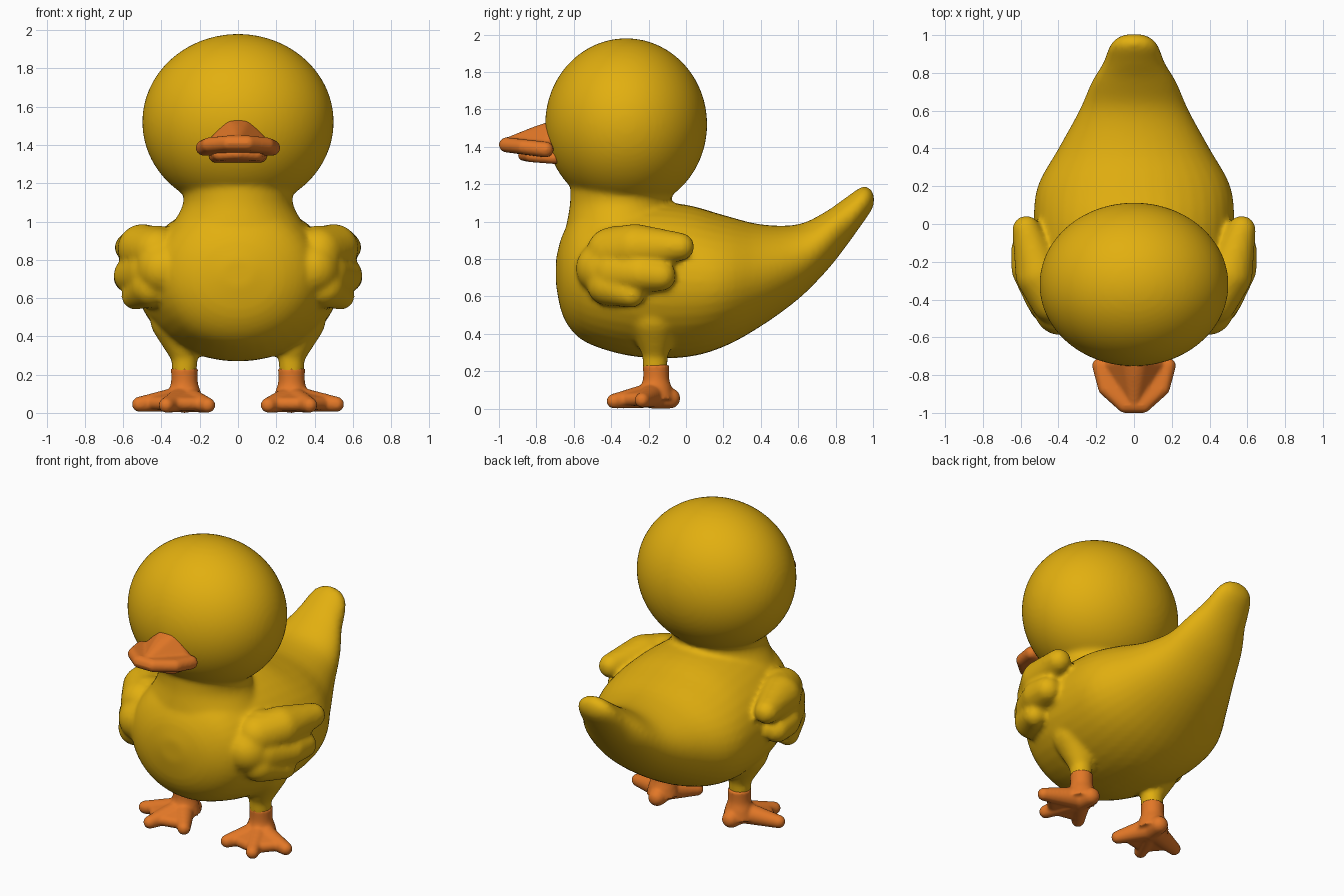
import bpy, bmesh, math
from mathutils import Vector, Matrix

cube = bpy.data.objects.get("Cube")
if cube:
    bpy.data.objects.remove(cube, do_unlink=True)


def material(name, rgb):
    mat = bpy.data.materials.new(name)
    mat.use_nodes = True
    colour = (*rgb, 1.0)
    mat.diffuse_color = colour
    mat.node_tree.nodes["Principled BSDF"].inputs["Base Color"].default_value = colour
    return mat


yellow = material("duckling yellow", (0.76, 0.43, 0.005))
orange = material("bill orange", (0.76, 0.185, 0.02))


def smooth_rows(rows, steps=4):
    """Catmull-Rom interpolation of rows of numbers."""
    result = []
    for i in range(len(rows) - 1):
        quad = (rows[max(i - 1, 0)], rows[i], rows[i + 1], rows[min(i + 2, len(rows) - 1)])
        for s in range(steps):
            t = s / steps
            result.append([b + t * ((c - a) + t * ((2 * a - 5 * b + 4 * c - d)
                           + t * (3 * (b - c) + d - a))) / 2 for a, b, c, d in zip(*quad)])
    return result + [rows[-1]]


def loft(bm, rows, place, sides=40):
    """Skin elliptical rings; place turns a row and an angle into a point."""
    rings = []
    for row in smooth_rows(rows):
        rings.append([bm.verts.new(place(row, math.tau * k / sides)) for k in range(sides)])
    for a, b in zip(rings, rings[1:]):
        for k in range(sides):
            n = (k + 1) % sides
            bm.faces.new((a[k], a[n], b[n], b[k]))
    bm.faces.new(rings[0])
    bm.faces.new(rings[-1])


def ball(bm, centre, radii):
    bmesh.ops.create_icosphere(bm, subdivisions=5, radius=1, matrix=Matrix.LocRotScale(
        Vector(centre), None, Vector(radii)))


def hull(bm, *balls, side=1):
    """Rounded solid wrapped around balls given as (x, y, z, radius)."""
    tmp = bmesh.new()
    for x, y, z, r in balls:
        bmesh.ops.create_icosphere(tmp, subdivisions=3, radius=r,
                                   matrix=Matrix.Translation((x * side, y, z)))
    skin = bmesh.new()
    for v in tmp.verts:
        skin.verts.new(v.co)
    bmesh.ops.convex_hull(skin, input=skin.verts[:])
    loose = [v for v in skin.verts if not v.link_faces]
    bmesh.ops.delete(skin, geom=loose, context="VERTS")
    mesh = bpy.data.meshes.new("hull_part")
    skin.to_mesh(mesh)
    bm.from_mesh(mesh)
    bpy.data.meshes.remove(mesh)
    tmp.free()
    skin.free()


def finish(bm, name, mat, voxel, rounds):
    """Fuse the overlapping solids into one soft skin."""
    bmesh.ops.recalc_face_normals(bm, faces=bm.faces[:])
    for f in bm.faces:
        f.smooth = True
    mesh = bpy.data.meshes.new(name)
    bm.to_mesh(mesh)
    bm.free()
    mesh.materials.append(mat)
    obj = bpy.data.objects.new(name, mesh)
    bpy.context.collection.objects.link(obj)
    fuse = obj.modifiers.new("fuse", "REMESH")
    fuse.mode = "VOXEL"
    fuse.voxel_size = voxel
    fuse.use_smooth_shade = True
    soften = obj.modifiers.new("soften", "SMOOTH")
    soften.factor = 0.5
    soften.iterations = rounds
    return obj


# Body and upturned tail: y, top, bottom, half width
bm = bmesh.new()
torso = [(-0.695, 0.80, 0.66, 0.08), (-0.66, 0.93, 0.50, 0.24), (-0.58, 1.05, 0.385, 0.37),
         (-0.45, 1.10, 0.32, 0.45), (-0.25, 1.11, 0.275, 0.51), (0, 1.09, 0.275, 0.53),
         (0.2, 1.035, 0.33, 0.51), (0.4, 0.985, 0.44, 0.40), (0.6, 0.985, 0.585, 0.29),
         (0.75, 1.055, 0.735, 0.225), (0.85, 1.125, 0.86, 0.165), (0.94, 1.185, 0.985, 0.13),
         (0.985, 1.175, 1.05, 0.09), (1.005, 1.14, 1.09, 0.04)]
loft(bm, torso, lambda r, a: (r[3] * math.cos(a), r[0],
                              (r[1] + r[2]) / 2 + (r[1] - r[2]) / 2 * math.sin(a)))

# Neck: z, y centre, x radius, y radius
neck = [(0.8, -0.33, 0.38, 0.33), (0.95, -0.345, 0.36, 0.30),
        (1.1, -0.35, 0.285, 0.27), (1.25, -0.34, 0.32, 0.28)]
loft(bm, neck, lambda r, a: (r[2] * math.cos(a), r[1] + r[3] * math.sin(a), r[0]))

# Head
ball(bm, (0, -0.32, 1.52), (0.5, 0.433, 0.46))

for side in (-1, 1):
    # Wing: shoulder and three feathers
    hull(bm, (0.39, -0.45, 0.75, 0.14), (0.42, -0.36, 0.85, 0.13), (0.46, -0.36, 0.68, 0.12),
         side=side)
    hull(bm, (0.42, -0.40, 0.84, 0.13), (0.50, -0.27, 0.86, 0.128), (0.57, -0.03, 0.865, 0.075),
         side=side)
    hull(bm, (0.45, -0.38, 0.73, 0.13), (0.55, -0.24, 0.72, 0.10), (0.57, -0.135, 0.71, 0.082),
         side=side)
    hull(bm, (0.45, -0.42, 0.66, 0.11), (0.54, -0.29, 0.61, 0.07), side=side)
    # Thigh and upper leg
    hull(bm, (0.28, -0.165, 0.30, 0.07), (0.32, -0.17, 0.49, 0.14), side=side)
    hull(bm, (0.28, -0.165, 0.22, 0.066), (0.28, -0.165, 0.33, 0.072), side=side)
finish(bm, "body", yellow, 0.016, 6)

# Feet: ankle, heel, three toes and the webs between them
toes = [(0.158, -0.34, 0.04, 0.04), (0.375, -0.385, 0.04, 0.04), (0.515, -0.235, 0.045, 0.04)]
ankle = [(0.05, 0.10), (0.11, 0.085), (0.16, 0.07), (0.235, 0.071)]
for name, side in (("left_foot", 1), ("right_foot", -1)):
    bm = bmesh.new()
    loft(bm, ankle, lambda r, a: (side * 0.28 + r[1] * math.cos(a),
                                  -0.16 + r[1] * math.sin(a), r[0]), 24)
    hull(bm, (0.27, -0.085, 0.055, 0.055), (0.28, -0.18, 0.065, 0.065), side=side)
    root = Vector((0.28, -0.17, 0.075))
    knuckles = []
    for toe in toes:
        hull(bm, (*root, 0.07), toe, side=side)
        knuckles.append((*root.lerp(Vector(toe[:3]), 0.78), 0.035))
    for a, b in zip(knuckles, knuckles[1:]):
        hull(bm, (*root, 0.06), a, b, side=side)
    finish(bm, name, orange, 0.01, 5)

# Upper bill: flat plate with a raised ridge
bm = bmesh.new()
hull(bm, (-0.18, -0.75, 1.385, 0.042), (0.18, -0.75, 1.385, 0.042),
     (-0.15, -0.87, 1.40, 0.04), (0.15, -0.87, 1.40, 0.04),
     (-0.05, -0.96, 1.41, 0.04), (0.05, -0.96, 1.41, 0.04))
hull(bm, (-0.03, -0.72, 1.485, 0.05), (0.03, -0.72, 1.485, 0.05), (0, -0.80, 1.465, 0.045),
     (-0.11, -0.74, 1.41, 0.045), (0.11, -0.74, 1.41, 0.045), (0, -0.94, 1.42, 0.035))
finish(bm, "upper_bill", orange, 0.01, 5)

# Lower bill
bm = bmesh.new()
hull(bm, (-0.12, -0.70, 1.34, 0.032), (0.12, -0.70, 1.34, 0.032),
     (-0.10, -0.83, 1.35, 0.032), (0.10, -0.83, 1.35, 0.032), (0, -0.87, 1.355, 0.03))
finish(bm, "lower_bill", orange, 0.01, 3)
